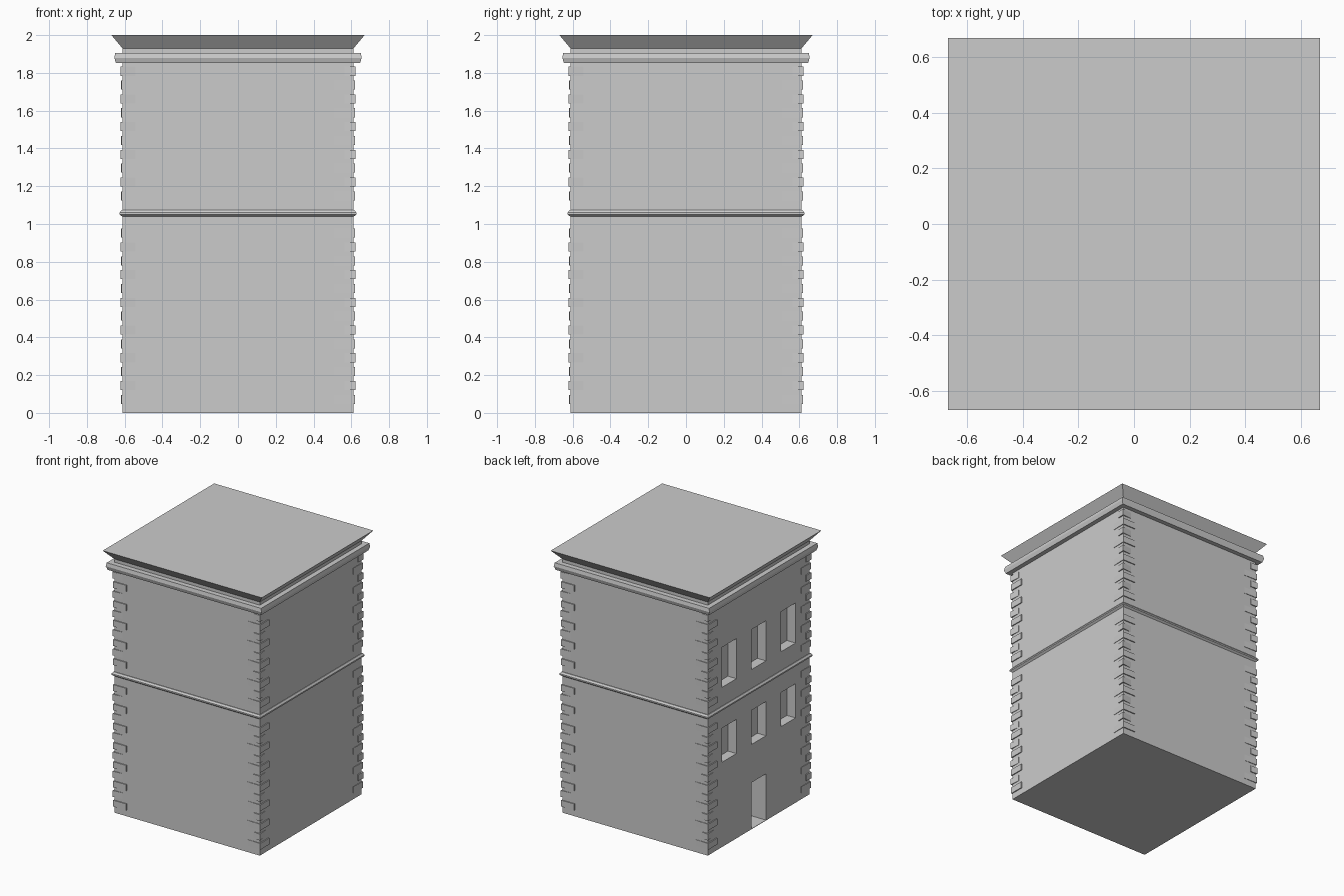
import bpy, bmesh
from math import cos, sin, pi

if "Cube" in bpy.data.objects:
    bpy.data.objects.remove(bpy.data.objects["Cube"])

HALF = 0.612  # half width of the tower walls


def finish(name, bm):
    bmesh.ops.recalc_face_normals(bm, faces=bm.faces)
    mesh = bpy.data.meshes.new(name)
    bm.to_mesh(mesh)
    bm.free()
    obj = bpy.data.objects.new(name, mesh)
    bpy.context.collection.objects.link(obj)
    return obj


def loft(bm, rings):
    """Skin a stack of equal-sided rings and cap both ends."""
    loops = [[bm.verts.new(p) for p in ring] for ring in rings]
    n = len(loops[0])
    for a, b in zip(loops, loops[1:]):
        for i in range(n):
            j = (i + 1) % n
            bm.faces.new((a[i], a[j], b[j], b[i]))
    bm.faces.new(loops[0])
    bm.faces.new(loops[-1])


def square_stack(name, profile):
    """Square moulding from (half width, z) profile points."""
    bm = bmesh.new()
    loft(bm, [[(-h, -h, z), (h, -h, z), (h, h, z), (-h, h, z)] for h, z in profile])
    return finish(name, bm)


def add_box(bm, x0, x1, y0, y1, z0, z1):
    loft(bm, [[(x0, y0, z), (x1, y0, z), (x1, y1, z), (x0, y1, z)] for z in (z0, z1)])


# Tower walls
walls = square_stack("walls", [(HALF, 0), (HALF, 1.94)])

# Door and window recesses on the left side
bm = bmesh.new()
add_box(bm, -0.8, -HALF + 0.14, -0.088, 0.088, 0.003, 0.355)
for y in (-0.355, 0, 0.355):
    for z0, z1 in ((0.645, 0.905), (1.215, 1.52)):
        add_box(bm, -0.8, -HALF + 0.072, y - 0.088, y + 0.088, z0, z1)
cutter = finish("opening_cutter", bm)
cutter.hide_render = True
cut = walls.modifiers.new("openings", 'BOOLEAN')
cut.object = cutter
cut.operation = 'DIFFERENCE'
cut.solver = 'EXACT'
bpy.context.view_layer.objects.active = walls
bpy.ops.object.modifier_apply(modifier=cut.name)
bpy.data.objects.remove(cutter)

# Belt course, upper ledge and flared roof cornice
square_stack("belt_course", [(0.606, 1.034), (0.627, 1.05), (0.627, 1.06),
                             (0.617, 1.073), (0.606, 1.073)])
square_stack("upper_ledge", [(0.606, 1.852), (0.646, 1.852), (0.655, 1.88),
                             (0.65, 1.906), (0.606, 1.906)])
square_stack("roof_cornice", [(HALF, 1.93), (0.67, 2.0)])

# Corner quoins: alternating long and short blocks in two storeys
LONG = [(-0.618, -0.620), (-0.508, -0.619), (-0.508, -0.510), (-0.614, -0.510)]
SHORT = [(-0.622, -0.621), (-0.543, -0.613), (-0.543, -0.565), (-0.618, -0.565)]
for corner in range(4):
    c, s = cos(corner * pi / 2), sin(corner * pi / 2)
    bm = bmesh.new()
    for start, count in ((0.048, 13), (1.125, 10)):
        for i in range(count):
            z = start + i * 0.0733
            plan = SHORT if i % 2 else LONG
            loft(bm, [[(x * c - y * s, x * s + y * c, h) for x, y in plan]
                      for h in (z, z + 0.048)])
    finish(f"corner_quoins_{corner + 1}", bm)
